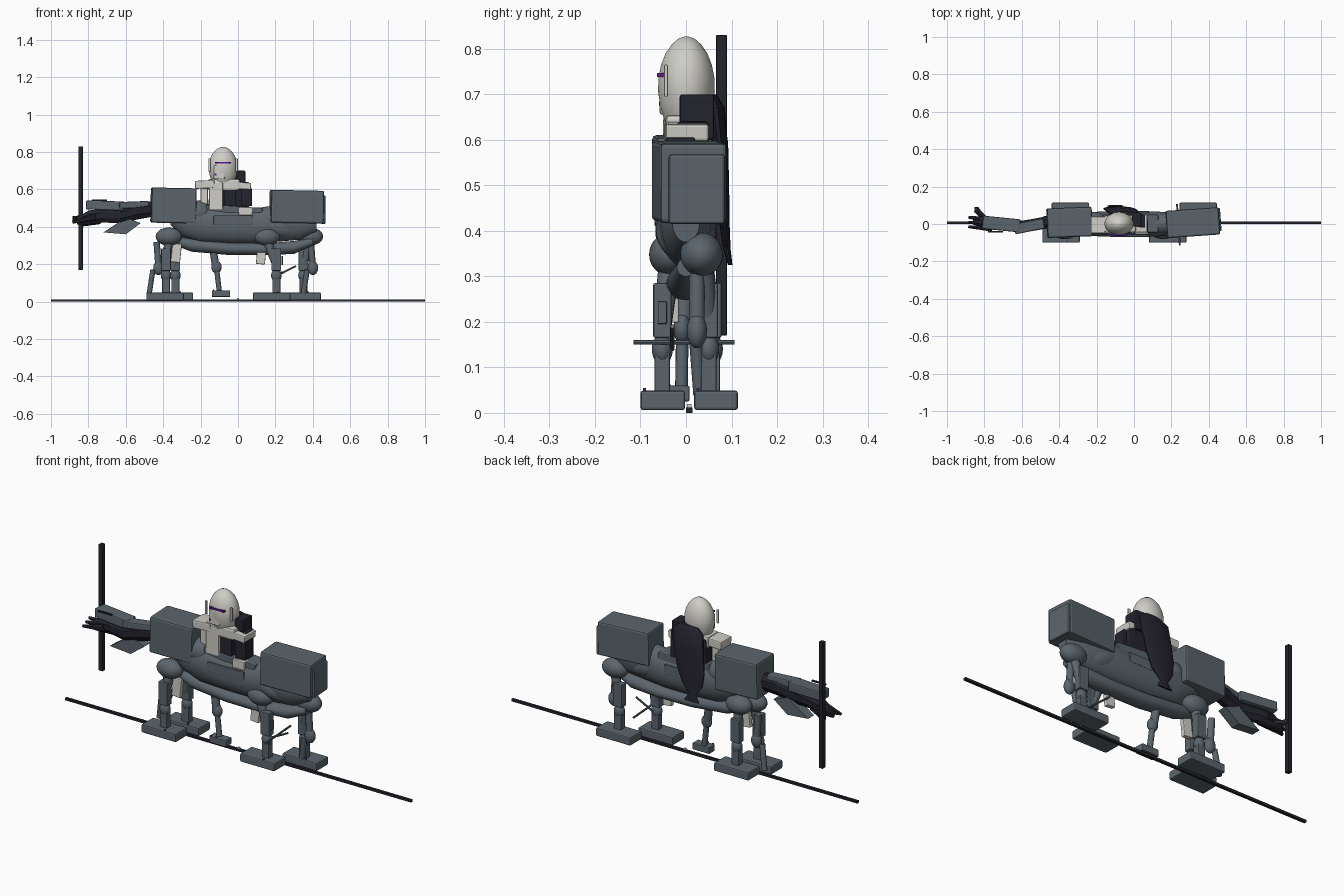
import bpy, bmesh, math
from mathutils import Vector


def colour(name, rgb):
    m = bpy.data.materials.new(name)
    m.diffuse_color = (*rgb, 1)
    return m


GREY = colour("slate grey", (0.105, 0.13, 0.15))
DARK = colour("near black", (0.017, 0.017, 0.026))
WHITE = colour("bone white", (0.62, 0.61, 0.57))
PURPLE = colour("violet", (0.13, 0.01, 0.27))


def finish(name, bm, mat, smooth=False):
    bmesh.ops.recalc_face_normals(bm, faces=bm.faces)
    me = bpy.data.meshes.new(name)
    bm.to_mesh(me)
    bm.free()
    me.materials.append(mat)
    ob = bpy.data.objects.new(name, me)
    bpy.context.collection.objects.link(ob)
    if smooth:
        bpy.ops.object.select_all(action='DESELECT')
        ob.select_set(True)
        bpy.context.view_layer.objects.active = ob
        bpy.ops.object.shade_smooth_by_angle(angle=math.radians(40))
    return ob


def box(name, x, y, z, mat, bevel=0.004, rot=(0, 0, 0)):
    """Bevelled box from three (min, max) ranges."""
    bm = bmesh.new()
    bmesh.ops.create_cube(bm, size=1)
    bmesh.ops.scale(bm, vec=(x[1] - x[0], y[1] - y[0], z[1] - z[0]), verts=bm.verts)
    if bevel:
        bmesh.ops.bevel(bm, geom=bm.edges[:], offset=bevel, segments=2, profile=0.5, affect='EDGES')
    ob = finish(name, bm, mat)
    ob.location = [(r[0] + r[1]) / 2 for r in (x, y, z)]
    ob.rotation_euler = rot
    return ob


def ellipsoid(name, c, r, mat, rot=(0, 0, 0)):
    bm = bmesh.new()
    bmesh.ops.create_uvsphere(bm, u_segments=32, v_segments=18, radius=1)
    bmesh.ops.scale(bm, vec=r, verts=bm.verts)
    ob = finish(name, bm, mat, True)
    ob.location, ob.rotation_euler = c, rot
    return ob


def rod(name, a, b, r, mat, sides=12, r2=None):
    a, b = Vector(a), Vector(b)
    bm = bmesh.new()
    bmesh.ops.create_cone(bm, cap_ends=True, segments=sides, radius1=r,
                          radius2=r if r2 is None else r2, depth=(b - a).length)
    ob = finish(name, bm, mat, sides > 8)
    ob.location = (a + b) / 2
    ob.rotation_euler = (b - a).to_track_quat('Z', 'Y').to_euler()
    return ob


def loft(name, stations, mat, axis='x', sides=24):
    """Skin ellipses (position, centre 1, centre 2, radius 1, radius 2) along an axis."""
    bm = bmesh.new()
    rings = []
    for p, c1, c2, r1, r2 in stations:
        ring = []
        for i in range(sides):
            t = 2 * math.pi * (i + 0.5) / sides
            u, v = c1 + r1 * math.cos(t), c2 + r2 * math.sin(t)
            ring.append(bm.verts.new((p, u, v) if axis == 'x' else (u, v, p)))
        rings.append(ring)
    for a, b in zip(rings, rings[1:]):
        for i in range(sides):
            j = (i + 1) % sides
            bm.faces.new((a[i], a[j], b[j], b[i]))
    bm.faces.new(rings[0])
    bm.faces.new(rings[-1])
    return finish(name, bm, mat, sides > 8)


def plate(name, pts, y, mat):
    """Flat outline in the xz plane, given thickness between two y values."""
    bm = bmesh.new()
    f = bm.faces.new([bm.verts.new((px, y[0], pz)) for px, pz in pts])
    ext = bmesh.ops.extrude_face_region(bm, geom=[f])
    bmesh.ops.translate(bm, vec=(0, y[1] - y[0], 0),
                        verts=[v for v in ext['geom'] if isinstance(v, bmesh.types.BMVert)])
    return finish(name, bm, mat)


# Long ground bar and upright pole
box("ground_bar", (-1, 1), (0, 0.014), (0, 0.012), DARK, 0)
box("ground_pin", (-0.005, 0.005), (0.002, 0.012), (0.01, 0.02), WHITE, 0)
box("upright_pole", (-0.853, -0.83), (0.066, 0.09), (0.17, 0.83), DARK, 0.002)

# Hull, belly tube and bulges
loft("hull", [(-0.36, 0, 0.45, 0.035, 0.04), (-0.3, 0, 0.435, 0.058, 0.085),
              (-0.2, 0, 0.42, 0.066, 0.105), (-0.05, 0, 0.405, 0.068, 0.095),
              (0.1, 0, 0.405, 0.068, 0.095), (0.22, 0, 0.42, 0.062, 0.1),
              (0.33, 0, 0.42, 0.055, 0.09), (0.42, 0, 0.42, 0.03, 0.045)], GREY)
loft("belly_tube", [(-0.36, 0, 0.33, 0.02, 0.02), (-0.25, 0, 0.302, 0.04, 0.035),
                    (-0.05, 0, 0.283, 0.046, 0.034), (0.15, 0, 0.28, 0.046, 0.032),
                    (0.3, 0, 0.29, 0.04, 0.035), (0.4, 0, 0.32, 0.02, 0.02)], GREY)
ellipsoid("shoulder_bulge", (-0.21, 0, 0.475), (0.075, 0.064, 0.065), GREY)
ellipsoid("hip_bulge", (0.2, 0, 0.4), (0.12, 0.066, 0.06), GREY, (0, 0.3, 0))
for s in (-1, 1):
    box("hull_side_panel", (-0.13, 0.08), (s * 0.064 - 0.005, s * 0.064 + 0.005), (0.41, 0.46), GREY, 0.003)
box("saddle", (-0.17, 0.13), (-0.045, 0.05), (0.465, 0.51), GREY, 0.006, (0, 0.06, 0))

# Large armour blocks at both ends
box("left_armour_block", (-0.465, -0.225), (-0.07, 0.088), (0.42, 0.608), GREY, 0.009, (0, 0.02, 0.04))
box("right_armour_block", (0.172, 0.455), (-0.066, 0.08), (0.42, 0.595), GREY, 0.009, (0, 0.02, 0.07))
box("end_panel", (0.448, 0.464), (-0.038, 0.085), (0.415, 0.568), GREY, 0.006, (0, 0, 0.07))

# Four legs: hip, thigh, knee, shin and foot
# (foot x, leg x, leg y, foot y range, hip x)
LEGS = [("front_left", -0.39, -0.385, -0.052, (-0.1, -0.002), -0.37),
        ("front_right", 0.18, 0.205, -0.052, (-0.1, -0.002), 0.155),
        ("back_left", -0.34, -0.335, 0.058, (0.018, 0.114), -0.33),
        ("back_right", 0.343, 0.35, 0.05, (0.018, 0.114), 0.385)]
for n, fx, lx, ly, fy, hx in LEGS:
    s = -1 if ly < 0 else 1
    ellipsoid(n + "_hip", (hx, s * 0.034, 0.348), (0.07, 0.047, 0.048), GREY)
    rod(n + "_thigh", (hx, s * 0.036, 0.33), (lx, ly, 0.19), 0.024, GREY, 16, 0.02)
    box(n + "_thigh_guard", (lx - 0.026, lx + 0.026), (ly - 0.02, ly + 0.02), (0.165, 0.285), GREY)
    ellipsoid(n + "_knee", (lx, ly, 0.14), (0.028, 0.023, 0.034), GREY)
    box(n + "_shin", (lx - 0.021, lx + 0.021), (ly - 0.017, ly + 0.017), (0.04, 0.14), GREY)
    box(n + "_foot", (fx - 0.1, fx + 0.1), fy, (0.006, 0.049), GREY, 0.006)
    box(n + "_foot_light", (fx + 0.028, fx + 0.036), (fy[0] + 0.005, fy[0] + 0.012), (0.046, 0.055), PURPLE, 0)

# Outer knee knobs and inner spacer legs
for x, s in ((0.4, 1), (-0.425, 1)):
    ellipsoid("knee_knob", (x, 0.024, 0.18), (0.028, 0.022, 0.038), GREY)
    rod("knee_strut", (x - 0.01 * s, 0.024, 0.32), (x, 0.024, 0.18), 0.017, GREY)
    rod("inner_shin", (x - 0.03 * s, 0.02, 0.17), (x - 0.05 * s, 0.03, 0.04), 0.014, GREY)
box("guard_window", (0.232, 0.24), (-0.062, -0.042), (0.195, 0.245), GREY, 0.003)

# Small middle leg
box("middle_foot", (-0.14, -0.042), (-0.04, 0.008), (0.025, 0.06), GREY, 0.004)
rod("middle_shin", (-0.1, -0.01, 0.055), (-0.115, -0.008, 0.18), 0.014, GREY)
ellipsoid("middle_knee", (-0.115, -0.008, 0.185), (0.028, 0.02, 0.033), GREY)
rod("middle_thigh", (-0.118, -0.008, 0.18), (-0.135, 0, 0.29), 0.02, GREY)
for x in (-0.1, -0.13):
    box("middle_foot_light", (x - 0.003, x + 0.003), (-0.041, -0.034), (0.056, 0.064), PURPLE, 0)

# Cross spikes and pale leg plates
rod("cross_spike", (0.245, -0.115, 0.155), (0.23, 0.106, 0.155), 0.005, GREY, 8)
rod("slanted_spike", (0.21, -0.03, 0.14), (0.31, -0.03, 0.19), 0.005, GREY, 8)
box("left_thigh_plate", (-0.355, -0.305), (-0.038, -0.015), (0.21, 0.31), WHITE, 0.004, (0, 0.1, 0))
box("right_thigh_plate", (0.1, 0.148), (-0.038, -0.015), (0.2, 0.29), WHITE, 0.004, (0, 0.1, 0))

# Rider torso
box("torso", (-0.15, 0.06), (-0.02, 0.05), (0.49, 0.64), DARK, 0.008)
box("chest_plate", (-0.155, -0.08), (-0.048, 0.0), (0.49, 0.64), WHITE, 0.006)
box("chest_core", (-0.075, -0.01), (-0.04, 0.0), (0.49, 0.62), DARK, 0.005)
box("neck_collar", (-0.16, 0.01), (-0.045, 0.045), (0.595, 0.655), WHITE, 0.01)
box("left_shoulder_pad", (-0.23, -0.125), (-0.05, 0.04), (0.605, 0.648), WHITE, 0.006, (0, -0.05, 0))
box("right_shoulder_pad", (-0.02, 0.07), (-0.045, 0.05), (0.6, 0.638), WHITE, 0.006, (0, 0.08, 0))
box("left_upper_arm", (-0.2, -0.16), (-0.03, 0.02), (0.52, 0.61), WHITE, 0.006)
box("right_forearm", (0.015, 0.075), (-0.045, 0.02), (0.51, 0.605), DARK, 0.005)
box("right_hand", (0.005, 0.075), (-0.055, -0.015), (0.462, 0.505), WHITE, 0.004)
box("back_pack", (-0.01, 0.04), (-0.014, 0.062), (0.6, 0.7), DARK, 0.006)

# Egg-shaped head with visor and ear plates
prof = [(0.606, 0.02), (0.615, 0.033), (0.64, 0.048), (0.67, 0.057), (0.705, 0.0625), (0.735, 0.062),
        (0.765, 0.056), (0.79, 0.046), (0.81, 0.032), (0.822, 0.018), (0.827, 0.004)]
loft("head", [(z, -0.08, 0.001, r * 1.24, r) for z, r in prof], WHITE, 'z', 32)
for x in (-0.153, -0.007):
    box("ear_plate", (x - 0.006, x + 0.006), (-0.048, -0.04), (0.695, 0.765), WHITE, 0.002)
box("visor", (-0.122, -0.038), (-0.0635, -0.04), (0.738, 0.747), PURPLE, 0)
box("face_plate", (-0.13, -0.07), (-0.058, -0.03), (0.655, 0.73), WHITE, 0.006)
box("cheek_light", (-0.125, -0.115), (-0.0595, -0.054), (0.674, 0.684), PURPLE, 0)

# Folded cape hanging behind the rider
loft("cape", [(0.7, -0.055, 0.055, 0.05, 0.012), (0.67, -0.06, 0.065, 0.085, 0.02),
              (0.58, -0.07, 0.075, 0.085, 0.018), (0.48, -0.085, 0.082, 0.08, 0.013),
              (0.41, -0.095, 0.085, 0.06, 0.011), (0.36, -0.1, 0.09, 0.022, 0.008),
              (0.325, -0.1, 0.097, 0.045, 0.005)], DARK, 'z', 14)

# Side arm: dark limb, grey plates, clawed hand
loft("arm_limb", [(-0.46, 0.01, 0.495, 0.035, 0.045), (-0.54, -0.005, 0.485, 0.035, 0.05),
                  (-0.63, -0.015, 0.46, 0.03, 0.045), (-0.72, 0, 0.46, 0.03, 0.04),
                  (-0.8, 0.01, 0.45, 0.03, 0.04), (-0.86, 0.01, 0.43, 0.015, 0.02)], DARK, 'x', 8)
box("upper_arm_plate", (-0.64, -0.48), (-0.04, 0.015), (0.5, 0.535), GREY, 0.006, (0, -0.04, 0.2))
box("forearm_plate", (-0.81, -0.61), (-0.035, 0.035), (0.49, 0.538), GREY, 0.006, (0, 0.03, -0.1))
box("arm_rail", (-0.78, -0.7), (-0.045, -0.037), (0.538, 0.546), DARK, 0)
plate("arm_fin", [(-0.72, 0.37), (-0.6, 0.36), (-0.52, 0.42), (-0.6, 0.45)], (-0.03, 0.02), GREY)
for i, y in enumerate((-0.025, 0.0, 0.025)):
    rod("finger", (-0.76, y, 0.45), (-0.885, y + 0.01, 0.425 + 0.012 * i), 0.018, DARK, 6, 0.008)
rod("thumb", (-0.74, 0.01, 0.43), (-0.83, 0.05, 0.41), 0.016, DARK, 6, 0.008)
rod("grip", (-0.8, 0.03, 0.43), (-0.845, 0.078, 0.43), 0.018, DARK, 6)
